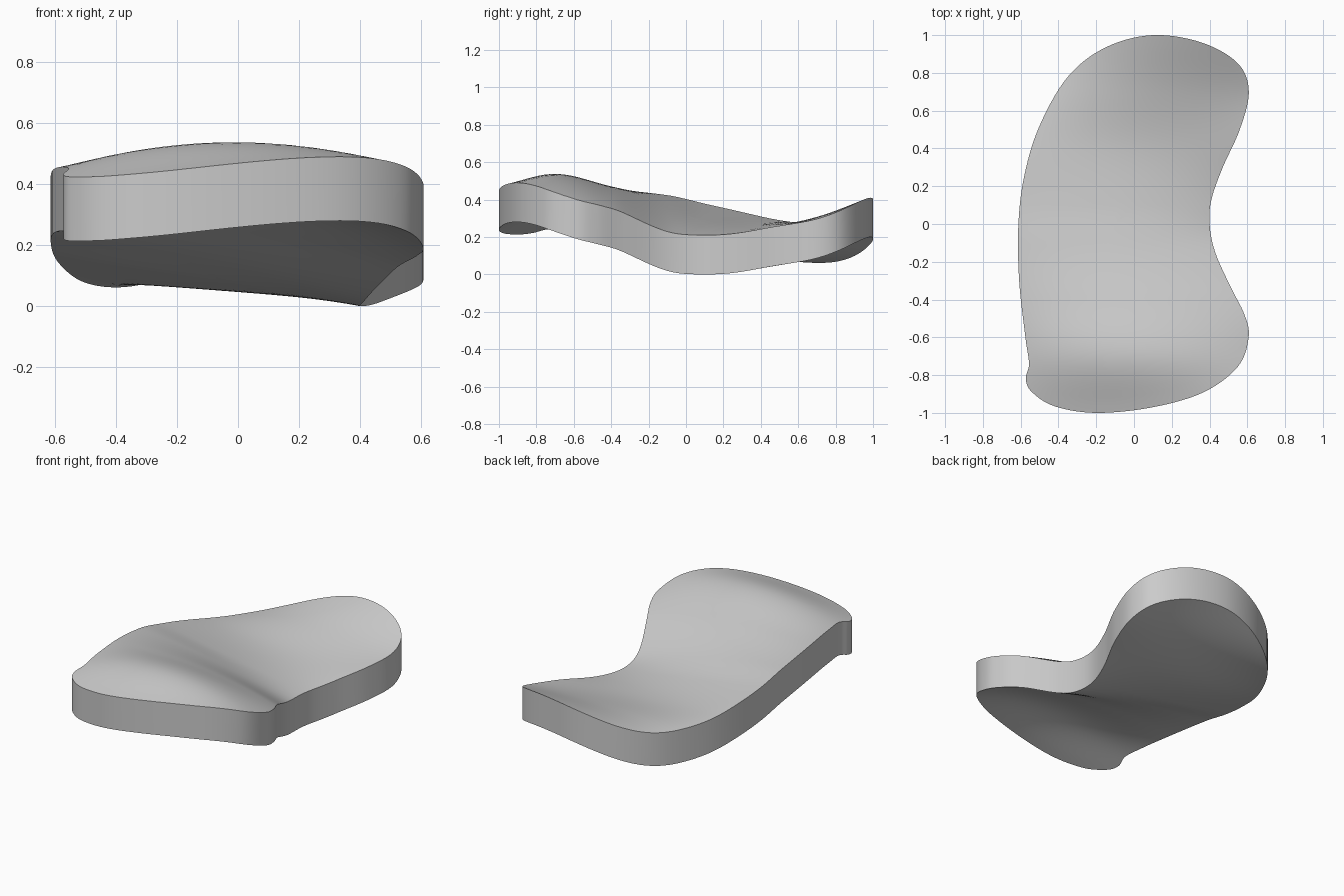
import bpy, bmesh
from mathutils import Vector

cube = bpy.data.objects.get("Cube")
if cube:
    bpy.data.objects.remove(cube, do_unlink=True)

THICKNESS = 0.21
RINGS = 26
STEPS = 7
CENTRE = Vector((-0.1, 0.0))

# Kidney-shaped outline, counterclockwise from the back
OUTLINE = [(0.1, 1), (0.36, 0.96), (0.55, 0.85), (0.608, 0.7), (0.56, 0.5),
           (0.47, 0.3), (0.41, 0.13), (0.4, 0), (0.43, -0.15), (0.51, -0.33),
           (0.585, -0.48), (0.607, -0.6), (0.55, -0.755), (0.37, -0.89),
           (0.1, -0.97), (-0.2, -1), (-0.42, -0.965), (-0.54, -0.89),
           (-0.573, -0.82), (-0.556, -0.74), (-0.575, -0.6), (-0.608, -0.3),
           (-0.612, 0), (-0.58, 0.26), (-0.5, 0.52), (-0.35, 0.78), (-0.15, 0.935)]

# Height profiles along y at the -x side, the middle and the +x side
ROWS = [-1, -0.7, -0.4, -0.1, 0.1, 0.4, 0.7, 1]
SIDE_A = [0.39, 0.445, 0.455, 0.425, 0.38, 0.32, 0.25, 0.15]
MIDDLE = [0.468, 0.54, 0.46, 0.335, 0.28, 0.26, 0.305, 0.38]
SIDE_B = [0.475, 0.435, 0.34, 0.175, 0.18, 0.246, 0.3, 0.41]


def profile(values, y):
    """Smooth curve through the values given at ROWS."""
    last = len(ROWS) - 1

    def slope(i):
        a, b = max(i - 1, 0), min(i + 1, last)
        return (values[b] - values[a]) / (ROWS[b] - ROWS[a])
    i = max(k for k in range(last) if ROWS[k] <= max(y, ROWS[0]))
    h = ROWS[i + 1] - ROWS[i]
    t = (y - ROWS[i]) / h
    return ((1 + 2 * t) * (1 - t) ** 2 * values[i] + t * (1 - t) ** 2 * h * slope(i)
            + t * t * (3 - 2 * t) * values[i + 1] + t * t * (t - 1) * h * slope(i + 1))


def height(x, y):
    """Quadratic arch across x between the three profiles."""
    a, c, b = (profile(v, y) for v in (SIDE_A, MIDDLE, SIDE_B))
    u = x / 0.6
    return c + (b - a) / 2 * u + ((a + b) / 2 - c) * u * u


def closed_curve(points, steps):
    """Closed Catmull-Rom curve."""
    pts = [Vector(p) for p in points]
    n = len(pts)
    out = []
    for i in range(n):
        p, q, r, s = (pts[(i + k) % n] for k in (-1, 0, 1, 2))
        for j in range(steps):
            t = j / steps
            out.append(0.5 * (2 * q + (r - p) * t + (2 * p - 5 * q + 4 * r - s) * t ** 2
                              + (3 * q - p - 3 * r + s) * t ** 3))
    return out


def curved_sheet(bm, rim, drop, flip):
    """Concentric sheet over the outline; returns its outer ring."""
    def vert(p):
        return bm.verts.new((p.x, p.y, height(p.x, p.y) - drop))

    def face(*verts):
        bm.faces.new(verts[::-1] if flip else verts)
    n = len(rim)
    hub = vert(CENTRE)
    inner = None
    for k in range(1, RINGS + 1):
        ring = [vert(CENTRE.lerp(p, k / RINGS)) for p in rim]
        for i in range(n):
            j = (i + 1) % n
            if inner:
                face(inner[i], ring[i], ring[j], inner[j])
            else:
                face(hub, ring[i], ring[j])
        inner = ring
    return inner


# Solid cushion: top sheet, matching underside and upright wall
rim = closed_curve(OUTLINE, STEPS)[::-1]
bm = bmesh.new()
top = curved_sheet(bm, rim, 0, True)
under = curved_sheet(bm, rim, THICKNESS, False)
for i in range(len(rim)):
    j = (i + 1) % len(rim)
    bm.faces.new((top[i], top[j], under[j], under[i]))
bmesh.ops.recalc_face_normals(bm, faces=bm.faces[:])
lowest = min(v.co.z for v in bm.verts)
bmesh.ops.translate(bm, verts=bm.verts[:], vec=(0, 0, -lowest))

mesh = bpy.data.meshes.new("curved_cushion")
bm.to_mesh(mesh)
bm.free()
cushion = bpy.data.objects.new("curved_cushion", mesh)
bpy.context.collection.objects.link(cushion)

# Plain grey material
grey = bpy.data.materials.new("light_grey")
grey.use_nodes = True
colour = (0.6, 0.6, 0.6, 1)
grey.diffuse_color = colour
grey.node_tree.nodes["Principled BSDF"].inputs["Base Color"].default_value = colour
mesh.materials.append(grey)

bpy.ops.object.select_all(action="DESELECT")
cushion.select_set(True)
bpy.context.view_layer.objects.active = cushion
bpy.ops.object.shade_smooth_by_angle(angle=0.6)
